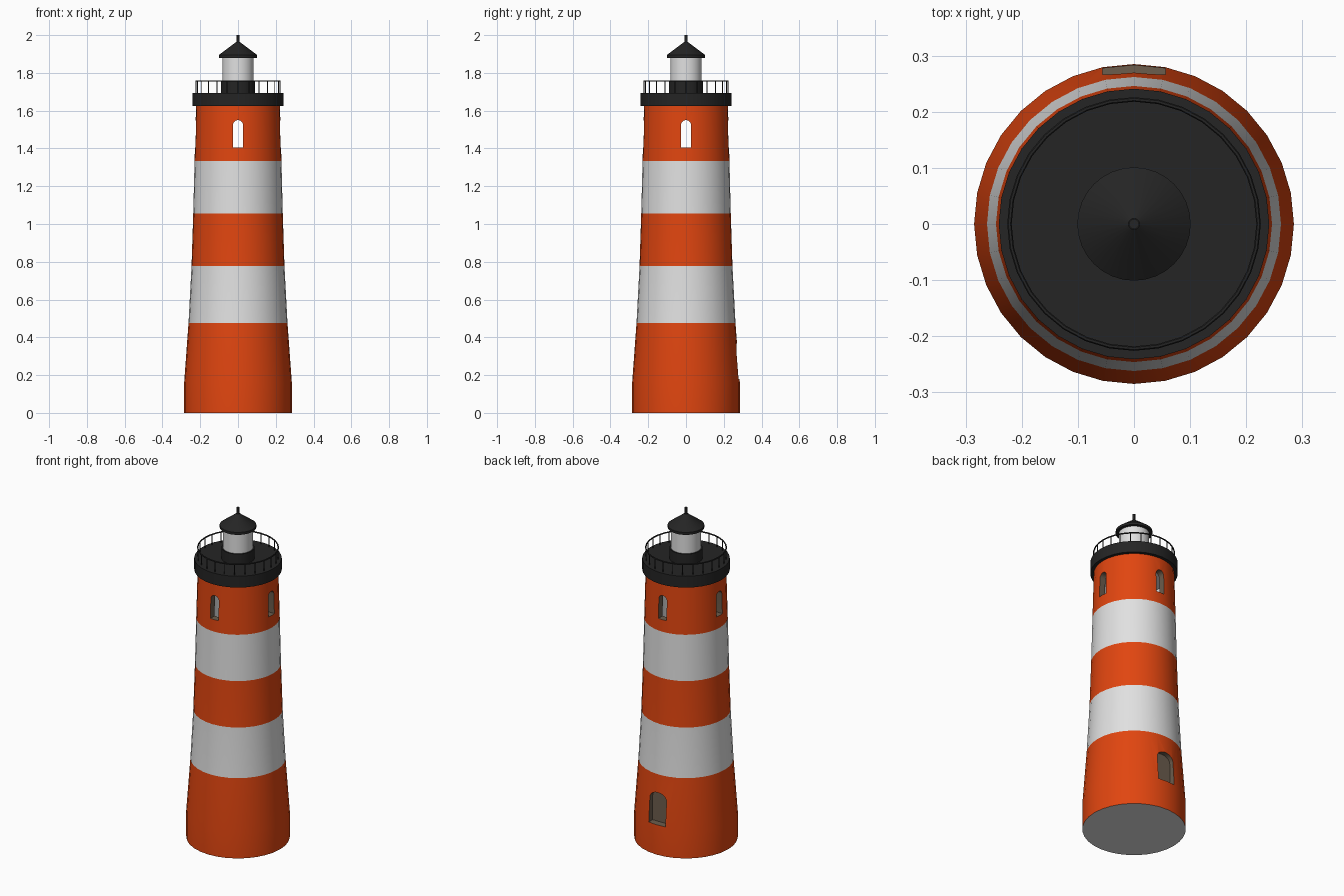
import bpy, bmesh, math
from mathutils import Matrix, Vector

if "Cube" in bpy.data.objects:
    bpy.data.objects.remove(bpy.data.objects["Cube"], do_unlink=True)


def material(name, rgb):
    m = bpy.data.materials.new(name)
    m.use_nodes = True
    m.diffuse_color = (*rgb, 1)
    bsdf = m.node_tree.nodes["Principled BSDF"]
    bsdf.inputs["Base Color"].default_value = (*rgb, 1)
    bsdf.inputs["Roughness"].default_value = 0.8
    return m


ORANGE = material("orange_paint", (0.75, 0.06, 0.005))
WHITE = material("white_paint", (0.75, 0.75, 0.75))
BLACK = material("black_metal", (0.018, 0.018, 0.018))
BROWN = material("brown_reveal", (0.15, 0.11, 0.075))
WALL_MATS = [ORANGE, WHITE, BROWN]


def finish(name, bm, mats, smooth=True):
    bmesh.ops.recalc_face_normals(bm, faces=bm.faces)
    me = bpy.data.meshes.new(name)
    bm.to_mesh(me)
    bm.free()
    for m in mats:
        me.materials.append(m)
    ob = bpy.data.objects.new(name, me)
    bpy.context.collection.objects.link(ob)
    if smooth:
        shade(ob)
    return ob


def activate(ob):
    bpy.ops.object.select_all(action='DESELECT')
    ob.select_set(True)
    bpy.context.view_layer.objects.active = ob


def shade(ob):
    activate(ob)
    bpy.ops.object.shade_smooth_by_angle(angle=math.radians(30))


def lathe(profile, steps=32):
    """Spin a (radius, height) profile around z."""
    bm = bmesh.new()
    vs = [bm.verts.new((r, 0, z)) for r, z in profile]
    es = [bm.edges.new(pair) for pair in zip(vs, vs[1:])]
    bmesh.ops.spin(bm, geom=vs + es, cent=(0, 0, 0), axis=(0, 0, 1),
                   angle=math.tau, steps=steps, use_duplicate=False)
    bmesh.ops.remove_doubles(bm, verts=bm.verts, dist=0.0005)
    return bm


def add_opening(bm, width, bottom, top, rise, inner, outer, angle):
    """Arched prism pointing outward at the given angle."""
    w = width / 2
    pts = [(-w, bottom), (w, bottom)]
    for i in range(11):
        a = math.pi * i / 10
        pts.append((w * math.cos(a), top - rise + rise * math.sin(a)))
    face = bm.faces.new([bm.verts.new((inner, u, z)) for u, z in pts])
    ext = bmesh.ops.extrude_face_region(bm, geom=[face], use_keep_orig=True)
    new = [v for v in ext["geom"] if isinstance(v, bmesh.types.BMVert)]
    bmesh.ops.translate(bm, verts=new, vec=(outer - inner, 0, 0))
    bmesh.ops.rotate(bm, verts=list(face.verts) + new, cent=(0, 0, 0),
                     matrix=Matrix.Rotation(angle, 3, 'Z'))


# Striped tower
bm = lathe([(0, 0), (0.285, 0), (0.285, 0.16), (0.262, 0.477), (0.246, 0.777),
            (0.237, 1.055), (0.23, 1.333), (0.222, 1.63), (0, 1.63)])
bmesh.ops.recalc_face_normals(bm, faces=bm.faces)
for f in bm.faces:
    z = f.calc_center_median().z
    in_white = 0.477 < z < 0.777 or 1.055 < z < 1.333
    f.material_index = 1 if in_white or f.normal.z < -0.9 else 0
tower = finish("tower", bm, WALL_MATS, smooth=False)

# Watch room hollow
bm = lathe([(0, 1.0), (0.195, 1.0), (0.185, 1.6), (0, 1.6)])
for f in bm.faces:
    f.material_index = 1
hollow = finish("hollow_cutter", bm, WALL_MATS, smooth=False)

# Four windows and the rear doorway
bm = bmesh.new()
for i in range(4):
    add_opening(bm, 0.054, 1.405, 1.55, 0.027, 0.15, 0.32, i * math.pi / 2)
add_opening(bm, 0.112, 0.18, 0.37, 0.042, 0.24, 0.32, math.pi / 2)
for f in bm.faces:
    f.material_index = 2
openings = finish("opening_cutter", bm, WALL_MATS, smooth=False)

for cutter in (hollow, openings):
    cutter.hide_render = True
    activate(tower)
    mod = tower.modifiers.new("cut", 'BOOLEAN')
    mod.operation = 'DIFFERENCE'
    mod.solver = 'EXACT'
    mod.object = cutter
    bpy.ops.object.modifier_apply(modifier=mod.name)
    bpy.data.objects.remove(cutter, do_unlink=True)
shade(tower)

# Gallery deck, lantern and roof
finish("gallery_deck", lathe([(0, 1.625), (0.241, 1.625), (0.241, 1.694), (0, 1.694)]), [BLACK])
finish("lantern_base", lathe([(0, 1.69), (0.091, 1.69), (0.091, 1.758), (0, 1.758)]), [BLACK])
finish("lantern_room", lathe([(0, 1.75), (0.083, 1.75), (0.083, 1.885), (0, 1.885)]), [WHITE])
finish("lantern_roof", lathe([(0, 1.88), (0.101, 1.88), (0.101, 1.895),
                              (0.01, 1.963), (0, 1.963)]), [BLACK])
finish("roof_finial", lathe([(0, 1.95), (0.009, 1.95), (0.009, 2.0), (0, 2.0)], 12), [BLACK])

# Gallery railing: hoop and posts
RAIL = 0.222
hoop = [(RAIL + 0.004 * math.cos(a), 1.757 + 0.004 * math.sin(a))
        for a in (math.tau * i / 6 for i in range(7))]
finish("railing_hoop", lathe(hoop), [BLACK])
bm = bmesh.new()
for i in range(24):
    a = math.tau * i / 24
    spot = Vector((RAIL * math.cos(a), RAIL * math.sin(a), 1.723))
    bmesh.ops.create_cone(bm, segments=6, radius1=0.0025, radius2=0.0025, depth=0.066,
                          cap_ends=True, matrix=Matrix.Translation(spot))
finish("railing_posts", bm, [BLACK])
